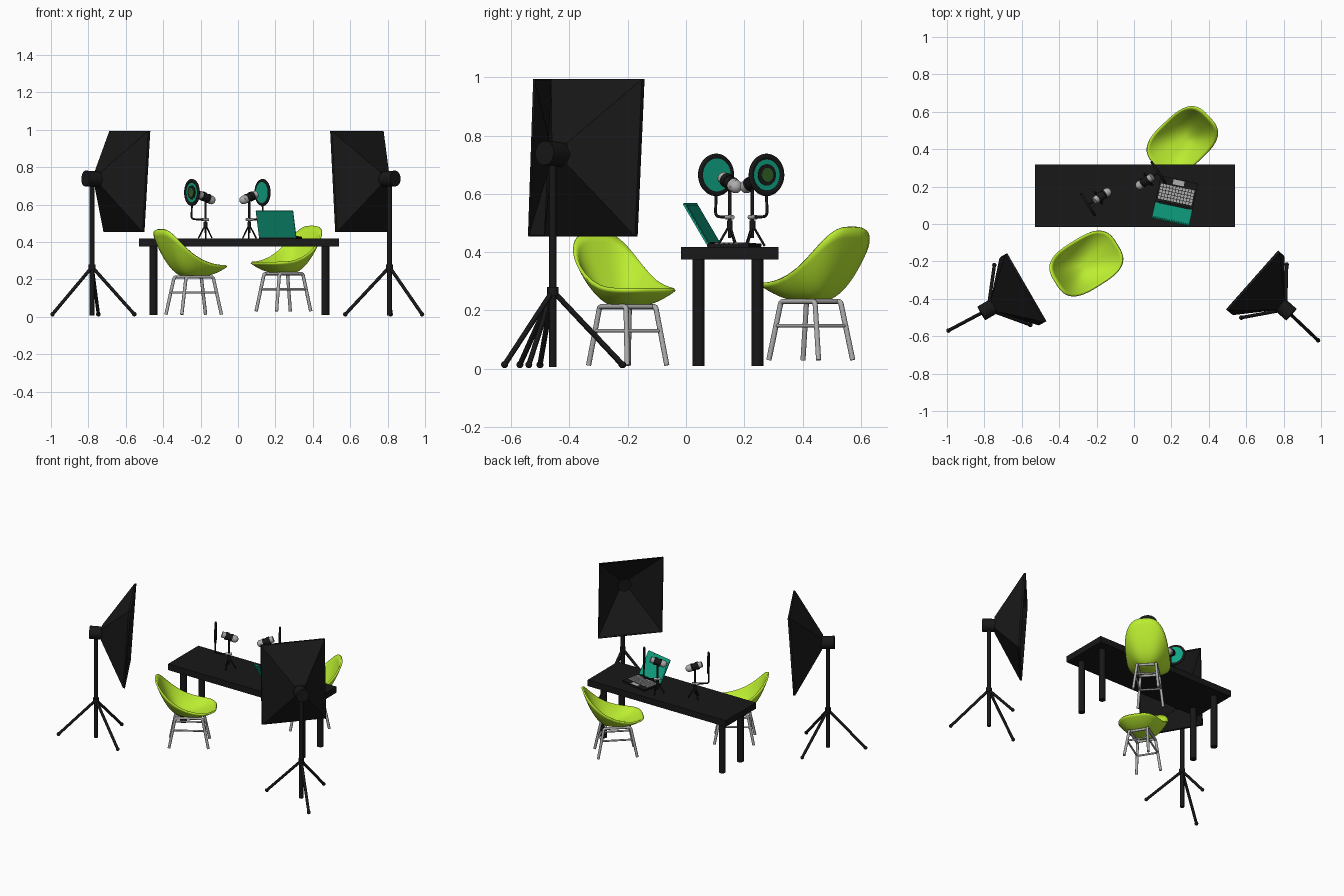
import bpy, bmesh, math
from mathutils import Matrix, Vector

if "Cube" in bpy.data.objects:
    bpy.data.objects.remove(bpy.data.objects["Cube"])


def material(name, rgb):
    m = bpy.data.materials.new(name)
    m.diffuse_color = (*rgb, 1)
    m.use_nodes = True
    m.node_tree.nodes["Principled BSDF"].inputs["Base Color"].default_value = m.diffuse_color
    return m


BLACK = material("black", (0.009, 0.009, 0.009))
LIME = material("lime", (0.50, 0.85, 0.03))
TEAL = material("teal", (0.005, 0.37, 0.23))
GREEN = material("dark_green", (0.03, 0.12, 0.02))
GREY = material("grey", (0.42, 0.42, 0.42))


def finish(name, bm, mat, M, angle=35):
    me = bpy.data.meshes.new(name)
    bm.to_mesh(me)
    bm.free()
    for p in me.polygons:
        p.use_smooth = True
    me.set_sharp_from_angle(angle=math.radians(angle))
    me.materials.append(mat)
    ob = bpy.data.objects.new(name, me)
    ob.matrix_world = M
    bpy.context.collection.objects.link(ob)
    return ob


def rod(name, a, b, r, mat, M=Matrix(), r2=None, seg=20):
    a, b = Vector(a), Vector(b)
    d = b - a
    bm = bmesh.new()
    T = Matrix.Translation((a + b) / 2) @ d.to_track_quat('Z', 'Y').to_matrix().to_4x4()
    bmesh.ops.create_cone(bm, cap_ends=True, segments=seg, radius1=r,
                          radius2=r if r2 is None else r2, depth=d.length, matrix=T)
    return finish(name, bm, mat, M)


def ball(name, c, r, mat, M=Matrix()):
    bm = bmesh.new()
    bmesh.ops.create_uvsphere(bm, u_segments=16, v_segments=10, radius=r,
                              matrix=Matrix.Translation(c))
    return finish(name, bm, mat, M, 60)


def box(name, lo, hi, mat, M=Matrix(), bevel=0.0):
    lo, hi = Vector(lo), Vector(hi)
    bm = bmesh.new()
    bmesh.ops.create_cube(bm, size=1, matrix=Matrix.Translation((lo + hi) / 2)
                          @ Matrix.Diagonal((*(hi - lo), 1)))
    if bevel:
        bmesh.ops.bevel(bm, geom=bm.edges[:], offset=bevel, segments=2, affect='EDGES')
    return finish(name, bm, mat, M)


def tube(name, pts, r, mat, M):
    cu = bpy.data.curves.new(name, 'CURVE')
    cu.dimensions = '3D'
    cu.bevel_depth, cu.bevel_resolution, cu.use_fill_caps = r, 3, True
    s = cu.splines.new('NURBS')
    s.points.add(len(pts) - 1)
    for p, co in zip(s.points, pts):
        p.co = (*co, 1)
    s.order_u, s.use_endpoint_u, s.resolution_u = 3, True, 6
    cu.materials.append(mat)
    ob = bpy.data.objects.new(name, cu)
    ob.matrix_world = M
    bpy.context.collection.objects.link(ob)


def place(x, y, z, deg):
    return Matrix.Translation((x, y, z)) @ Matrix.Rotation(math.radians(deg), 4, 'Z')


# Table
box("table_top", (-0.53, -0.017, 0.375), (0.54, 0.317, 0.418), BLACK)
for x in (-0.452, 0.467):
    for y in (0.043, 0.245):
        rod("table_leg", (x, y, 0.01), (x, y, 0.38), 0.021, BLACK)


# Softbox lights, each facing local +x
def softbox(M):
    rod("light_pole", (0, 0, 0.006), (0, 0, 0.73), 0.013, BLACK, M)
    rod("light_pole_collar", (0, 0, 0.25), (0, 0, 0.28), 0.019, BLACK, M)
    for deg in (178, 310, 52):
        a = math.radians(deg)
        foot = (0.24 * math.cos(a), 0.24 * math.sin(a), 0.014)
        rod("light_tripod_leg", (0, 0, 0.267), foot, 0.009, BLACK, M)
        ball("light_tripod_foot", foot, 0.012, BLACK, M)
    rod("light_head", (-0.042, 0, 0.74), (0.05, 0, 0.735), 0.042, BLACK, M, seg=32)
    bm = bmesh.new()
    rings = []
    # back opening, front edge, front lip: (depth, half width, low z, high z)
    for d, w, lo, hi, tilt in ((0.035, 0.035, 0.70, 0.775, 0), (0.208, 0.208, 0.455, 0.993, 0.018),
                               (0.22, 0.21, 0.453, 0.994, 0.018)):
        rings.append([bm.verts.new(c) for c in ((d - tilt, -w, lo), (d - tilt, w, lo),
                                                (d + tilt, w, hi), (d + tilt, -w, hi))])
    bm.faces.new(rings[0][::-1])
    for a, b in zip(rings, rings[1:]):
        for i in range(4):
            j = (i + 1) % 4
            bm.faces.new((a[i], a[j], b[j], b[i]))
    ob = finish("softbox_hood", bm, BLACK, M, 10)
    mod = ob.modifiers.new("wall", 'SOLIDIFY')
    mod.thickness = 0.005


softbox(place(-0.78, -0.457, 0, 30))
softbox(place(0.81, -0.457, 0, 138.5))


# Shell chairs, each facing local +x
def chair(M):
    bm = bmesh.new()
    seg, steps, n = 56, 16, 3.1
    mid = bm.verts.new((-0.02, 0, 0.214))
    prev = None
    for k in range(1, steps + 1):
        t = k / steps
        ring = []
        for i in range(seg):
            a = 2 * math.pi * i / seg
            c, s = math.cos(a), math.sin(a)
            ru = math.copysign(abs(c) ** (2 / n), c) * 0.192
            rv = math.copysign(abs(s) ** (2 / n), s) * 0.134
            rim = 0.272 + 0.196 * max(0, (0.172 - ru + 0.02) / 0.384) ** 2.8
            ring.append(bm.verts.new((-0.02 + ru * t, rv * t, 0.214 + (rim - 0.214) * t ** 2.3)))
        for i in range(seg):
            j = (i + 1) % seg
            if prev:
                bm.faces.new((prev[i], ring[i], ring[j], prev[j]))
            else:
                bm.faces.new((mid, ring[i], ring[j]))
        prev = ring
    ob = finish("chair_shell", bm, LIME, M, 50)
    mod = ob.modifiers.new("thickness", 'SOLIDIFY')
    mod.thickness, mod.offset = 0.011, 0
    # tube frame: one arch per side plus cross rails
    for s in (-1, 1):
        half = [(0.125, s * 0.08, 0.012), (0.09, s * 0.062, 0.19), (0.085, s * 0.06, 0.213),
                (0.06, s * 0.06, 0.213)]
        tube("chair_leg_frame", half + [(-x, y, z) for x, y, z in half[::-1]], 0.009, GREY, M)
        rod("chair_side_rail", (-0.102, s * 0.068, 0.13), (0.102, s * 0.068, 0.13), 0.006, GREY, M)
        rod("chair_cross_rail", (s * 0.102, -0.068, 0.13), (s * 0.102, 0.068, 0.13), 0.006, GREY, M)
        rod("chair_seat_rail", (s * 0.07, -0.06, 0.213), (s * 0.07, 0.06, 0.213), 0.008, GREY, M)


chair(place(-0.237, -0.20, 0, 32))
chair(place(0.243, 0.428, 0.018, 223))


# Microphones with round pop filters, aimed along local +x
def microphone(M):
    rod("mic_stand_pole", (0, 0, 0.03), (0, 0, 0.21), 0.006, BLACK, M)
    rod("mic_stand_hub", (0, 0, 0.06), (0, 0, 0.09), 0.010, BLACK, M)
    for deg in (60, 180, 300):
        a = math.radians(deg)
        rod("mic_stand_leg", (0, 0, 0.075),
            (0.042 * math.cos(a), 0.042 * math.sin(a), 0.003), 0.004, BLACK, M)
    p, q = Vector((0.045, 0, 0.238)), Vector((-0.05, 0, 0.202))
    for name, a, b, r, mat in (("mic_front", 0.0, 0.25, 0.020, GREY), ("mic_band", 0.22, 0.42, 0.025, BLACK),
                               ("mic_body", 0.4, 0.62, 0.022, BLACK), ("mic_ring", 0.6, 0.68, 0.025, BLACK),
                               ("mic_rear", 0.66, 0.88, 0.023, GREY)):
        rod(name, p.lerp(q, a), p.lerp(q, b), r, mat, M)
    ball("mic_tip", p.lerp(q, 0.86), 0.023, GREY, M)
    # clamp and gooseneck holding the filter
    rod("filter_clamp", (-0.018, 0, 0.102), (0.022, 0, 0.102), 0.008, GREY, M)
    tube("filter_gooseneck", [(0.01, 0, 0.102), (0.06, 0, 0.102), (0.09, 0, 0.108),
                              (0.088, 0, 0.14), (0.086, 0, 0.18)], 0.005, BLACK, M)
    # layered discs: outer rim, mesh, inner ring, centre
    bpy.ops.mesh.primitive_torus_add(major_radius=0.063, minor_radius=0.010, major_segments=40,
                                     minor_segments=10)
    rim = bpy.context.object
    rim.name = "filter_rim"
    rim.data.materials.append(BLACK)
    rim.matrix_world = (M @ Matrix.Translation((0.086, 0, 0.247))
                        @ Matrix.Rotation(math.pi / 2, 4, 'Y') @ Matrix.Diagonal((1, 1, 0.7, 1)))
    bpy.ops.object.shade_smooth()
    for name, a, b, r, mat in (("filter_mesh", 0.081, 0.088, 0.06, TEAL),
                               ("filter_ring", 0.086, 0.090, 0.037, BLACK),
                               ("filter_centre", 0.088, 0.092, 0.024, GREEN)):
        rod(name, (a, 0, 0.247), (b, 0, 0.247), r, mat, M, seg=40)


microphone(place(-0.174, 0.15, 0.418, 213))
microphone(place(0.06, 0.228, 0.418, 34))

# Laptop, hinge along local x, keyboard towards local +y
L = place(0.214, 0.103, 0.418, -12)
box("laptop_base", (-0.102, -0.01, 0), (0.102, 0.138, 0.012), BLACK, L, 0.002)
keys = bmesh.new()
for row in range(5):
    for col in range(11):
        bmesh.ops.create_cube(keys, size=1, matrix=Matrix.Translation(
            (-0.085 + col * 0.017, 0.022 + row * 0.017, 0.013)) @ Matrix.Diagonal((0.014, 0.014, 0.005, 1)))
finish("laptop_keys", keys, GREY, L)
box("laptop_trackpad", (-0.03, 0.106, 0.01), (0.03, 0.133, 0.0135), GREY, L)
S = L @ Matrix.Translation((0, -0.004, 0.01)) @ Matrix.Rotation(math.radians(31), 4, 'X')
box("laptop_lid", (-0.102, -0.008, 0), (0.102, 0, 0.165), TEAL, S, 0.002)
box("laptop_screen", (-0.093, -0.002, 0.01), (0.093, 0.001, 0.156), TEAL, S)
rod("laptop_hinge", (-0.08, -0.004, 0.01), (0.08, -0.004, 0.01), 0.006, BLACK, L)
